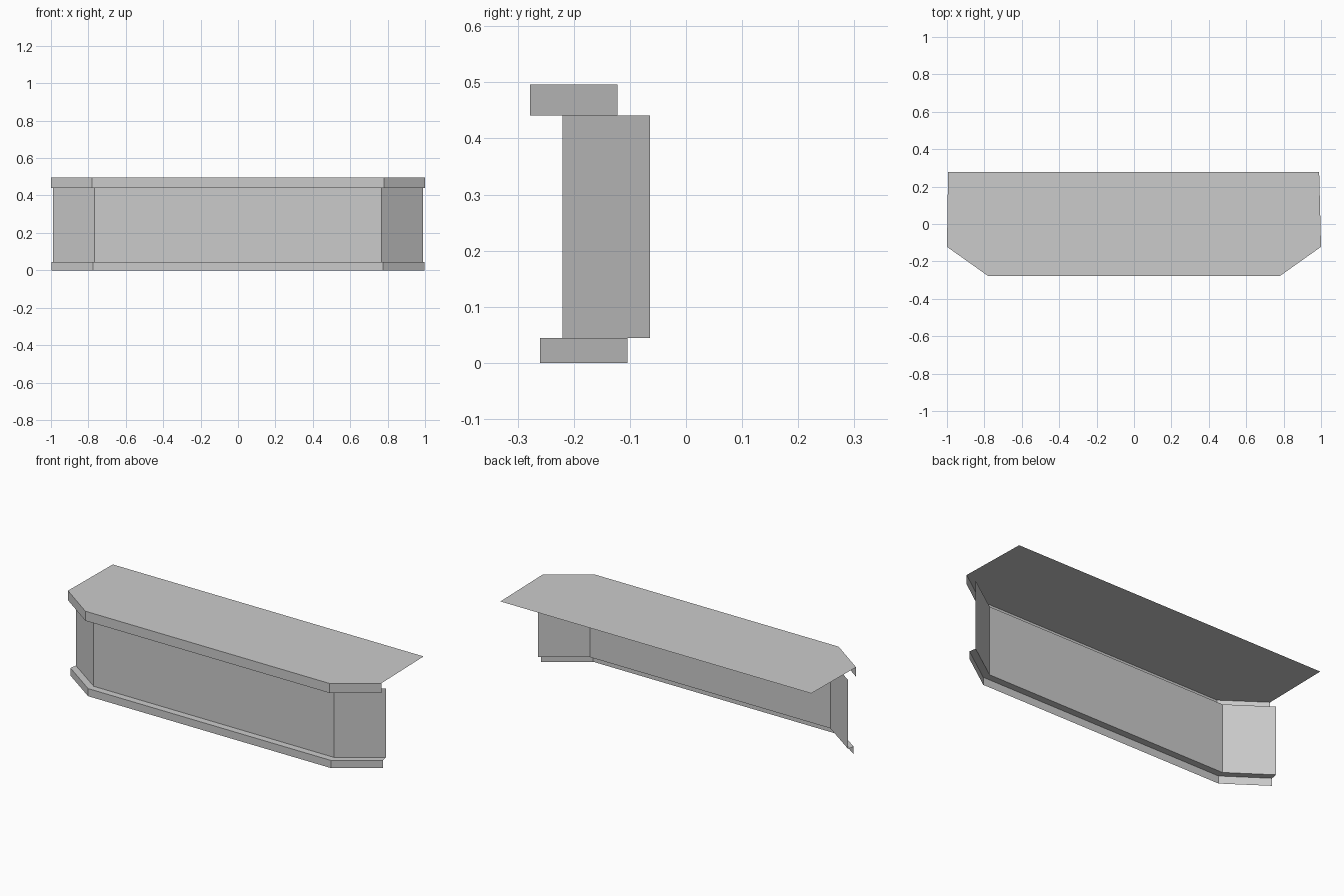
import bpy
import bmesh

cube = bpy.data.objects.get("Cube")
if cube:
    bpy.data.objects.remove(cube, do_unlink=True)

grey = bpy.data.materials.new("plain_grey")
grey.use_nodes = True
colour = (0.6, 0.6, 0.6, 1)
grey.diffuse_color = colour
grey.node_tree.nodes["Principled BSDF"].inputs["Base Color"].default_value = colour


def outline(front_x, end_x, front_y, end_y):
    """Open plan line: angled end, long front, angled end."""
    return [(-end_x, end_y), (-front_x, front_y), (front_x, front_y), (end_x, end_y)]


def finish(name, bm):
    mesh = bpy.data.meshes.new(name)
    bm.to_mesh(mesh)
    bm.free()
    mesh.materials.append(grey)
    obj = bpy.data.objects.new(name, mesh)
    bpy.context.collection.objects.link(obj)


def strip(name, low, low_z, high, high_z):
    """Thin sheet joining two plan lines, facing outwards."""
    bm = bmesh.new()
    a = [bm.verts.new((x, y, low_z)) for x, y in low]
    b = [bm.verts.new((x, y, high_z)) for x, y in high]
    for i in range(len(a) - 1):
        bm.faces.new((a[i], a[i + 1], b[i + 1], b[i]))
    finish(name, bm)


base = outline(0.775, 0.997, -0.26, -0.104)
panel = outline(0.767, 0.99, -0.22, -0.064)
rim = outline(0.78, 1.0, -0.278, -0.122)
BASE_TOP, PANEL_TOP, TOP = 0.044, 0.441, 0.496

# Plinth, its upper ledge, the front panel and the worktop edge
strip("base_board", base, 0, base, BASE_TOP)
strip("base_ledge", base, BASE_TOP, panel, BASE_TOP)
strip("front_panel", panel, BASE_TOP, panel, PANEL_TOP)
strip("worktop_edge", rim, PANEL_TOP, rim, TOP)

# Worktop sheet reaching to the back
bm = bmesh.new()
bm.faces.new([bm.verts.new((x, y, TOP)) for x, y in rim + [(0.99, 0.278), (-0.994, 0.278)]])
finish("worktop", bm)
